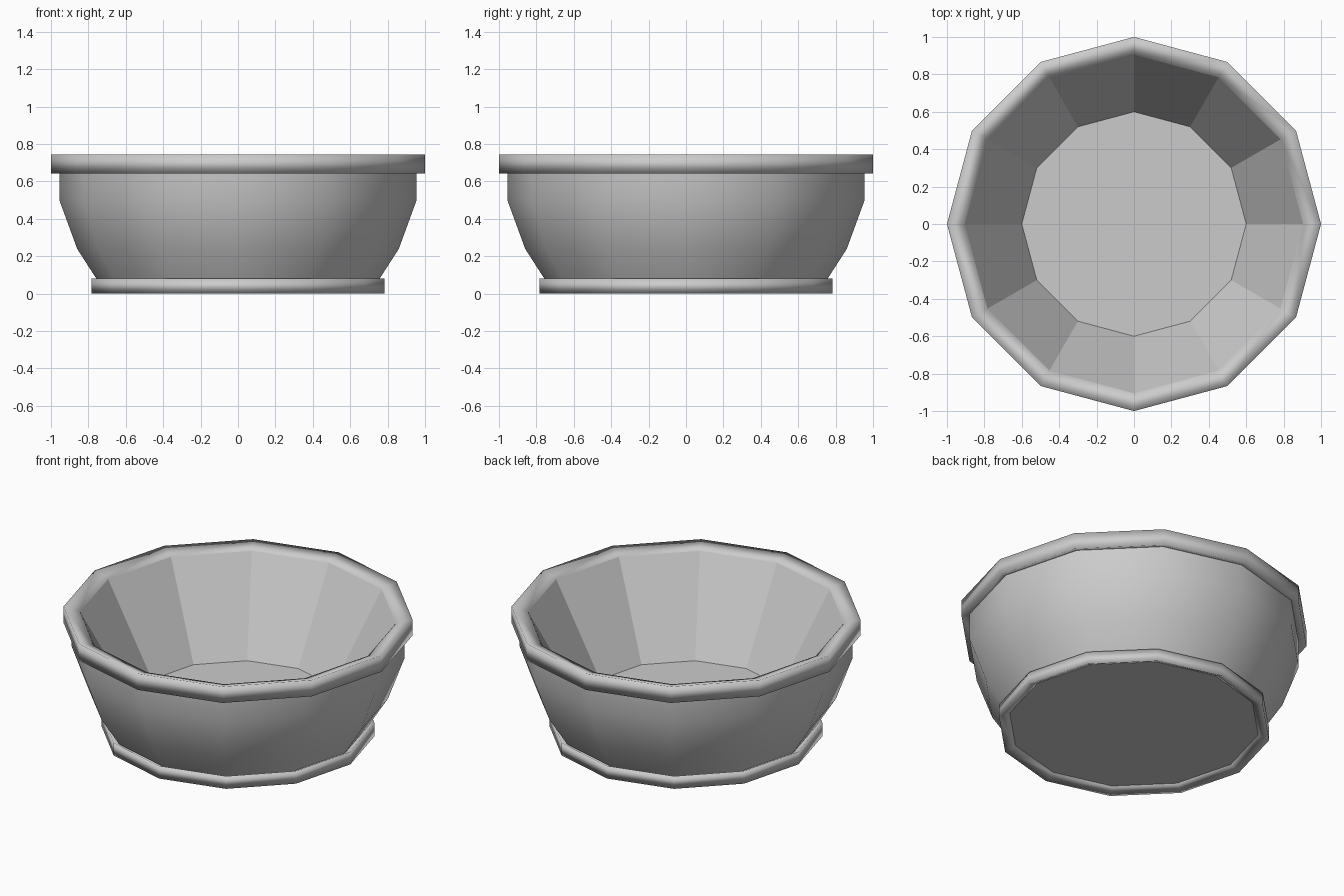
import bpy
import bmesh
from math import cos, sin, pi, radians

SIDES = 12

cube = bpy.data.objects.get("Cube")
if cube:
    bpy.data.objects.remove(cube, do_unlink=True)

grey = bpy.data.materials.new("light_grey")
grey.use_nodes = True
colour = (0.6, 0.6, 0.6, 1)
grey.diffuse_color = colour
grey.node_tree.nodes["Principled BSDF"].inputs["Base Color"].default_value = colour


def lathe(name, profile, closed=False, cap=None, smooth_angle=None):
    """Spin (radius, height) points round z; cap may be 'bottom' or 'floor'."""
    bm = bmesh.new()
    rings = []
    for r, z in profile:
        rings.append([bm.verts.new((r * cos(2 * pi * i / SIDES), r * sin(2 * pi * i / SIDES), z))
                      for i in range(SIDES)])
    pairs = list(zip(rings, rings[1:]))
    if closed:
        pairs.append((rings[-1], rings[0]))
    for a, b in pairs:
        for i in range(SIDES):
            j = (i + 1) % SIDES
            bm.faces.new((a[i], a[j], b[j], b[i]))
    if cap == "bottom":
        bm.faces.new(rings[0][::-1])
    elif cap == "floor":
        bm.faces.new(rings[-1])
    mesh = bpy.data.meshes.new(name)
    bm.to_mesh(mesh)
    bm.free()
    mesh.materials.append(grey)
    obj = bpy.data.objects.new(name, mesh)
    bpy.context.collection.objects.link(obj)
    if smooth_angle:
        bpy.ops.object.select_all(action="DESELECT")
        obj.select_set(True)
        bpy.context.view_layer.objects.active = obj
        bpy.ops.object.shade_smooth_by_angle(angle=radians(smooth_angle))


def band(name, outer, inner, bottom, top, slope):
    """Ring with an upright outer wall, its upper and lower sides sloping inward."""
    lathe(name, [(outer, bottom), (outer, top), (inner, top - slope), (inner, bottom + slope)],
          closed=True, smooth_angle=179)


# Outer wall with its underside
lathe("bowl_body", [(0.725, 0.03), (0.86, 0.24), (0.955, 0.5), (0.955, 0.69)],
      cap="bottom", smooth_angle=40)

# Faceted hollow with a flat floor
lathe("bowl_interior", [(0.905, 0.716), (0.6, 0.165)], cap="floor")

# Rim and foot rings
band("rim", 1.0, 0.905, 0.642, 0.745, 0.03)
band("foot_ring", 0.783, 0.72, 0.0, 0.08, 0.03)
